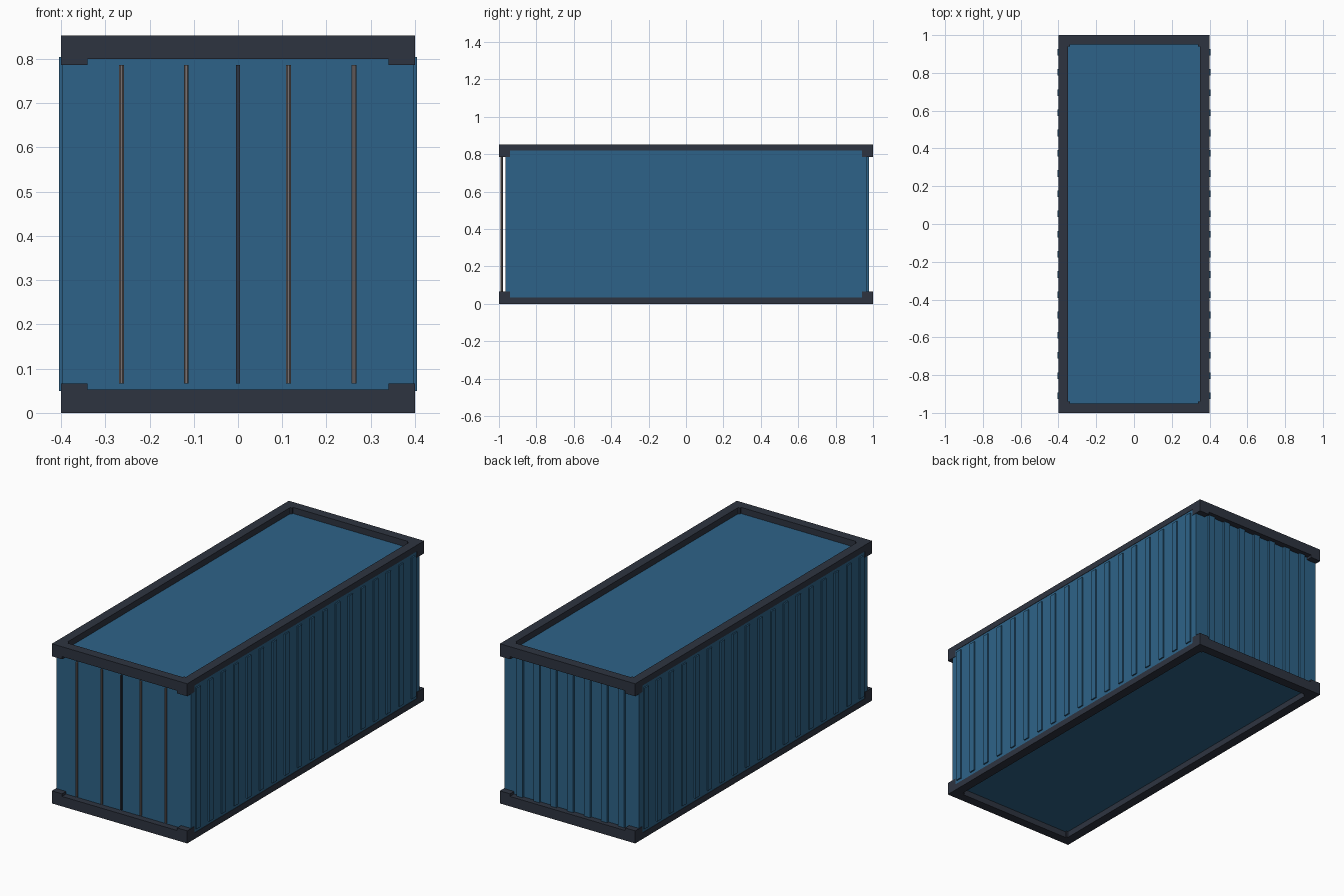
import bpy
import math

cube = bpy.data.objects.get("Cube")
if cube:
    bpy.data.objects.remove(cube, do_unlink=True)


def make_material(name, rgb):
    mat = bpy.data.materials.new(name)
    mat.use_nodes = True
    mat.diffuse_color = (*rgb, 1)
    mat.node_tree.nodes["Principled BSDF"].inputs["Base Color"].default_value = (*rgb, 1)
    return mat


BLUE = make_material("panel blue", (0.027, 0.124, 0.246))
DARK = make_material("frame charcoal", (0.027, 0.034, 0.051))
GREY = make_material("rod grey", (0.19, 0.165, 0.165))

HX, HY, H = 0.40, 1.0, 0.853     # half width, half length, height
SIDE_T, END_T, BLOCK_T = 0.033, 0.053, 0.067
RAIL_W, BLOCK_W = 0.05, 0.06
WALL_X, WALL_Y = 0.398, 0.966
RIB_W = 0.035


def box(name, mat, x, y, z):
    """Box from (min, max) ranges along each axis."""
    bpy.ops.mesh.primitive_cube_add(size=1, location=[sum(r) / 2 for r in (x, y, z)])
    obj = bpy.context.object
    obj.name = name
    obj.scale = [r[1] - r[0] for r in (x, y, z)]
    bpy.ops.object.transform_apply(location=False, rotation=False, scale=True)
    obj.data.materials.append(mat)
    return obj


def span(side, inner, outer):
    """Range between two distances on one side of the centre."""
    return tuple(sorted((side * inner, side * outer)))


# Body shell
box("container_body", BLUE, (-WALL_X, WALL_X), (-WALL_Y, WALL_Y), (SIDE_T, H - SIDE_T))

# Top and bottom frames: long rails, end rails and corner blocks
for level in ("bottom", "top"):
    def band(t):
        return (0, t) if level == "bottom" else (H - t, H)
    for s, side in ((1, "left"), (-1, "right")):
        box(f"{level}_{side}_rail", DARK, span(s, HX - RAIL_W, HX),
            (RAIL_W - HY, HY - RAIL_W), band(SIDE_T))
    for e, end in ((1, "back"), (-1, "front")):
        box(f"{level}_{end}_rail", DARK, (-HX, HX), span(e, HY - RAIL_W, HY), band(END_T))
        for s, side in ((1, "left"), (-1, "right")):
            box(f"{level}_{end}_{side}_corner_block", DARK, span(s, HX - BLOCK_W, HX),
                span(e, HY - BLOCK_W, HY), band(BLOCK_T))

# Wall ribs along both sides
rib_z = (0.05, 0.804)
for s, side in ((1, "left"), (-1, "right")):
    for i in range(18):
        y = (i - 8.5) * 0.107
        box(f"{side}_wall_rib", BLUE, span(s, 0.39, 0.405),
            (y - RIB_W / 2, y + RIB_W / 2), rib_z)

# Back wall ribs
for i in range(-3, 4):
    x = i * 0.1
    box("back_wall_rib", BLUE, (x - RIB_W / 2, x + RIB_W / 2), (0.96, 0.978), rib_z)

# Door seam bar and locking rods
rod_z = (BLOCK_T, H - BLOCK_T)
box("door_seam_bar", DARK, (-0.004, 0.004), (-0.99, -0.98), rod_z)
for x in (-0.263, -0.117, 0.114, 0.262):
    bpy.ops.mesh.primitive_cylinder_add(vertices=8, radius=0.006, depth=rod_z[1] - rod_z[0],
                                        location=(x, -0.985, H / 2),
                                        rotation=(0, 0, math.pi / 8))
    rod = bpy.context.object
    rod.name = "door_locking_rod"
    rod.data.materials.append(GREY)
